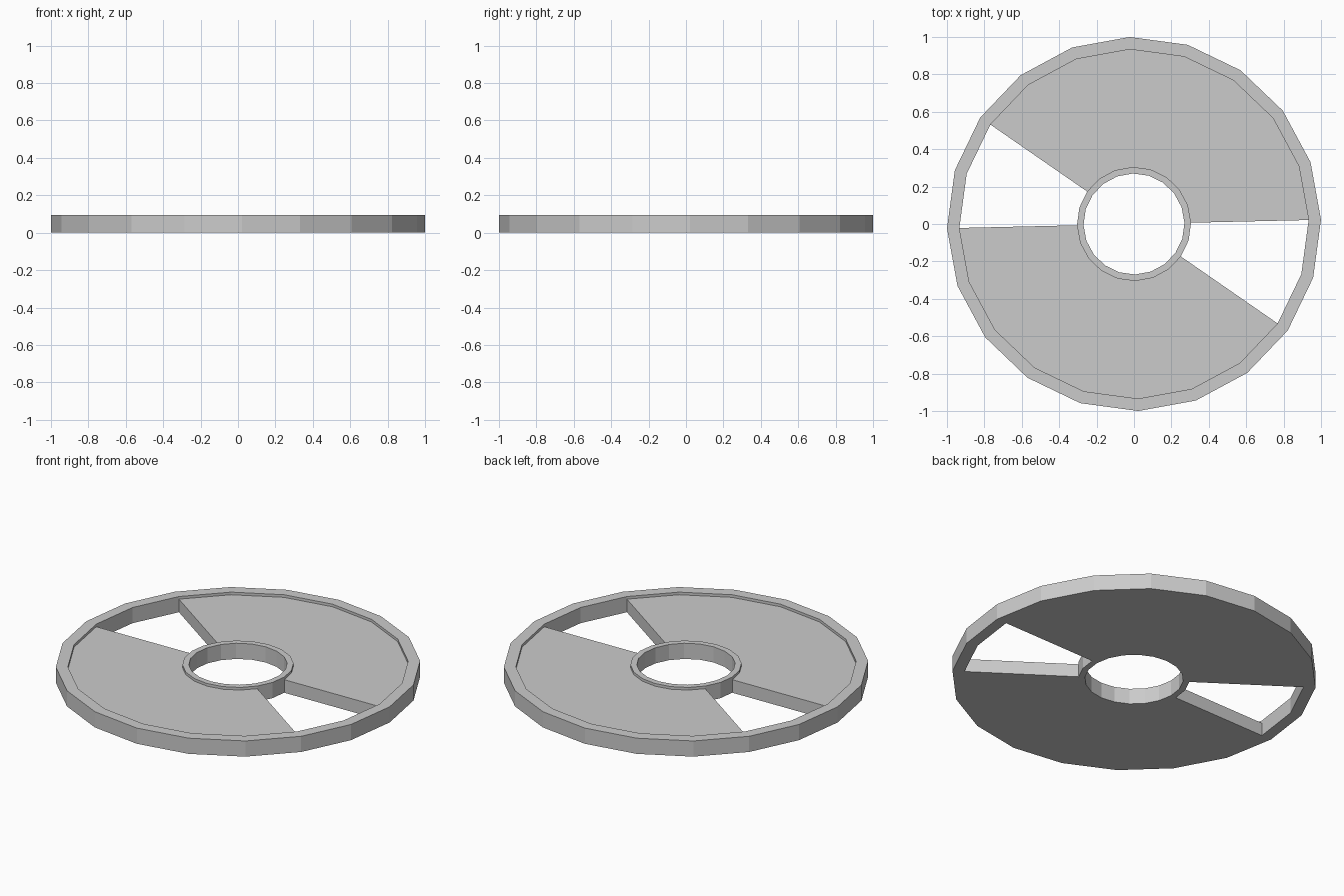
import bpy, bmesh, math

if "Cube" in bpy.data.objects:
    bpy.data.objects.remove(bpy.data.objects["Cube"])

SIDES = 20
OFFSET = math.radians(1.3)
HOLE_R, HUB_R, RIM_R, OUTER_R = 0.27, 0.305, 0.934, 1.0
TOP, PLATE = 0.095, 0.079
GAPS = {8, 9, 18, 19}  # open segments between hub and rim

# Closed radial cross-sections (radius, height)
hub = [(HOLE_R, 0), (HUB_R, 0), (HUB_R, PLATE), (HUB_R, TOP), (HOLE_R, TOP)]
rim = [(RIM_R, 0), (OUTER_R, 0), (OUTER_R, TOP), (RIM_R, TOP), (RIM_R, PLATE)]
solid = [(HOLE_R, 0), (HUB_R, 0), (RIM_R, 0), (OUTER_R, 0), (OUTER_R, TOP),
         (RIM_R, TOP), (RIM_R, PLATE), (HUB_R, PLATE), (HUB_R, TOP), (HOLE_R, TOP)]
web = [(HUB_R, 0), (RIM_R, 0), (RIM_R, PLATE), (HUB_R, PLATE)]

bm = bmesh.new()


def point(rz, k):
    a = OFFSET + (k % SIDES) * 2 * math.pi / SIDES
    return bm.verts.new((rz[0] * math.cos(a), rz[0] * math.sin(a), rz[1]))


def sweep(profile, k):
    """Carry a closed profile across one segment of the wheel."""
    for p, q in zip(profile, profile[1:] + profile[:1]):
        bm.faces.new([point(p, k), point(q, k), point(q, k + 1), point(p, k + 1)])


# Rim, hub and recessed plates
for k in range(SIDES):
    for profile in ([hub, rim] if k in GAPS else [solid]):
        sweep(profile, k)

# Straight walls at the ends of the plates
for k in (8, 10, 18, 20):
    bm.faces.new([point(p, k) for p in web])

bmesh.ops.remove_doubles(bm, verts=bm.verts[:], dist=1e-4)
bmesh.ops.recalc_face_normals(bm, faces=bm.faces[:])

mesh = bpy.data.meshes.new("slotted_disc")
bm.to_mesh(mesh)
bm.free()
disc = bpy.data.objects.new("slotted_disc", mesh)
bpy.context.collection.objects.link(disc)
